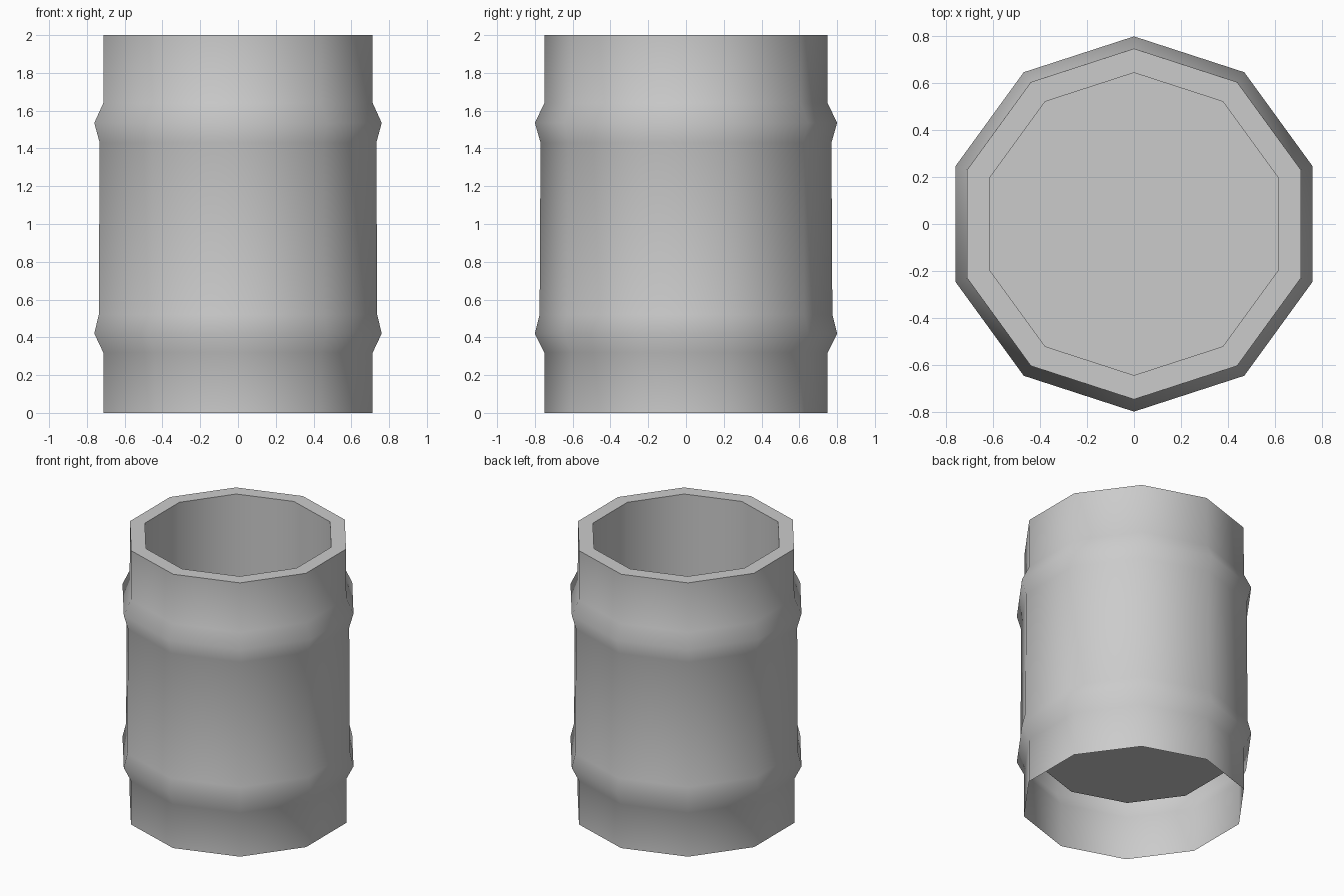
import bpy, bmesh
from math import radians, cos, sin, tau

if "Cube" in bpy.data.objects:
    bpy.data.objects.remove(bpy.data.objects["Cube"])

SIDES = 10

def lathe(name, profile, cap_last=False):
    """Revolve (radius, z) points into a ten-sided shell with a corner on the front."""
    bm = bmesh.new()
    rings = [[bm.verts.new((r * cos(tau * i / SIDES - tau / 4),
                            r * sin(tau * i / SIDES - tau / 4), z))
              for i in range(SIDES)] for r, z in profile]
    for a, b in zip(rings, rings[1:]):
        for i in range(SIDES):
            j = (i + 1) % SIDES
            bm.faces.new((a[i], a[j], b[j], b[i]))
    if cap_last:
        bm.faces.new(rings[-1])
    mesh = bpy.data.meshes.new(name)
    bm.to_mesh(mesh)
    bm.free()
    ob = bpy.data.objects.new(name, mesh)
    bpy.context.collection.objects.link(ob)
    bpy.ops.object.select_all(action='DESELECT')
    ob.select_set(True)
    bpy.context.view_layer.objects.active = ob
    bpy.ops.object.shade_smooth_by_angle(angle=radians(50))
    return ob

# Outer wall with two raised hoops, flat rim, inner wall and raised floor;
# the underside is open
outer = [(0.75, 0), (0.75, 0.32), (0.80, 0.42), (0.775, 0.52),
         (0.77, 1.43), (0.80, 1.535), (0.75, 1.64), (0.748, 2.0)]
inner = [(0.645, 2.0), (0.645, 0.37)]
lathe("barrel", outer + inner, cap_last=True)
